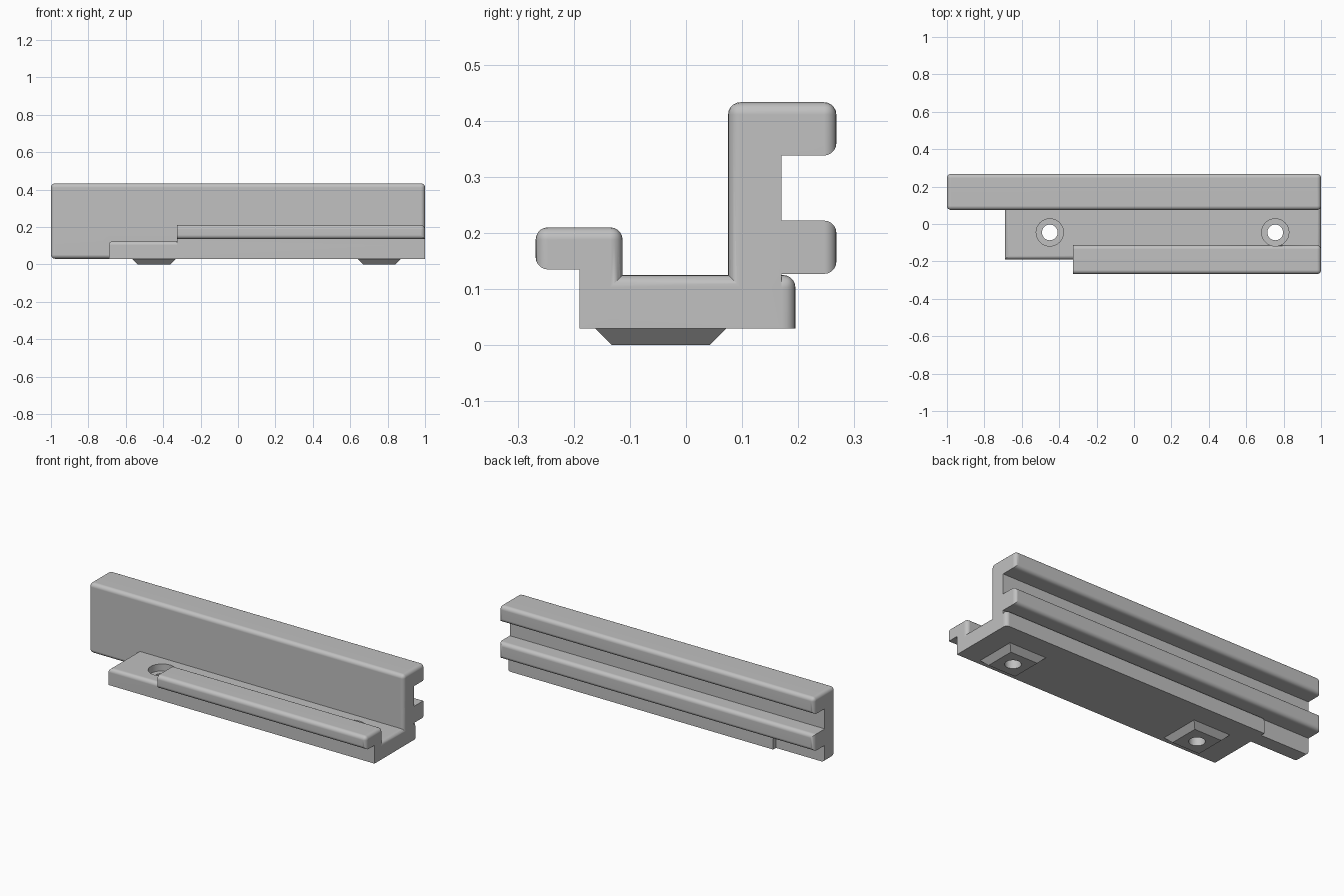
import bpy, bmesh
from math import radians, sqrt
from mathutils import Matrix

cube = bpy.data.objects.get("Cube")
if cube:
    bpy.data.objects.remove(cube, do_unlink=True)

grey = bpy.data.materials.new("plain grey")
grey.use_nodes = True
colour = (0.53, 0.53, 0.53, 1)
grey.diffuse_color = colour
grey.node_tree.nodes["Principled BSDF"].inputs["Base Color"].default_value = colour

RADIUS = 0.022
BOTTOM = 0.03


def make_object(name, bm):
    bmesh.ops.recalc_face_normals(bm, faces=bm.faces[:])
    mesh = bpy.data.meshes.new(name)
    bm.to_mesh(mesh)
    bm.free()
    mesh.materials.append(grey)
    obj = bpy.data.objects.new(name, mesh)
    bpy.context.collection.objects.link(obj)
    return obj


def extrusion(name, x0, x1, points, round_points, start_sides, end_sides):
    """Extrude a (y, z) profile along x and round the chosen edges."""
    bm = bmesh.new()
    n = len(points)
    rings = [[bm.verts.new((x, y, z)) for y, z in points] for x in (x0, x1)]
    for ring in rings:
        bm.faces.new(ring)
    for i in range(n):
        j = (i + 1) % n
        bm.faces.new((rings[0][i], rings[0][j], rings[1][j], rings[1][i]))
    edges = [bm.edges.get((rings[0][i], rings[1][i])) for i in round_points]
    for ring, sides in zip(rings, (start_sides, end_sides)):
        edges += [bm.edges.get((ring[i], ring[(i + 1) % n])) for i in sides]
    bmesh.ops.recalc_face_normals(bm, faces=bm.faces[:])
    bmesh.ops.bevel(bm, geom=edges, offset=RADIUS, offset_type='OFFSET',
                    segments=5, profile=0.5, affect='EDGES', clamp_overlap=True)
    return make_object(name, bm)


def cone(name, sides, r_low, r_high, x, y, z0, z1, turn=0):
    bm = bmesh.new()
    place = Matrix.Translation((x, y, (z0 + z1) / 2)) @ Matrix.Rotation(turn, 4, 'Z')
    bmesh.ops.create_cone(bm, cap_ends=True, segments=sides, radius1=r_low,
                          radius2=r_high, depth=z1 - z0, matrix=place)
    return make_object(name, bm)


def combine(target, other, operation):
    mod = target.modifiers.new(operation.lower(), 'BOOLEAN')
    mod.object, mod.operation, mod.solver = other, operation, 'EXACT'
    bpy.context.view_layer.objects.active = target
    bpy.ops.object.modifier_apply(modifier=mod.name)
    bpy.data.objects.remove(other, do_unlink=True)


# Tall wall with two rear flanges
wall = extrusion("grooved_rail", -1, 1, [
    (0.075, BOTTOM), (0.17, BOTTOM), (0.17, 0.127), (0.268, 0.127), (0.268, 0.222),
    (0.17, 0.222), (0.17, 0.338), (0.268, 0.338), (0.268, 0.433), (0.075, 0.433)],
    [0, 3, 4, 7, 8, 9], [0, 3, 7, 8, 9], [3, 7, 8, 9])

# Base plate
base = extrusion("base_plate", -0.69, 1, [
    (-0.19, BOTTOM), (0.195, BOTTOM), (0.195, 0.125), (-0.19, 0.125)],
    [2, 3], [2], [1, 2])

# Overhanging front lip
lip = extrusion("front_lip", -0.325, 1, [
    (-0.19, BOTTOM), (-0.113, BOTTOM), (-0.113, 0.21), (-0.268, 0.21),
    (-0.268, 0.135), (-0.19, 0.135)],
    [2, 3, 4], [], [1, 2, 3])

combine(wall, base, 'UNION')
combine(wall, lip, 'UNION')

# Tapered locating feet, each with a counterbored screw hole
HOLE_Y = -0.045
for x in (-0.45, 0.755):
    foot = cone("locating_foot", 4, 0.087 * sqrt(2), 0.117 * sqrt(2),
                x, HOLE_Y, 0, BOTTOM, radians(45))
    combine(wall, foot, 'UNION')
for x in (-0.45, 0.755):
    combine(wall, cone("screw_hole", 32, 0.042, 0.042, x, HOLE_Y, -0.1, 0.3), 'DIFFERENCE')
    combine(wall, cone("counterbore", 32, 0.073, 0.073, x, HOLE_Y, 0.085, 0.3), 'DIFFERENCE')

# Smooth roundings, crisp flats
bpy.ops.object.select_all(action='DESELECT')
wall.select_set(True)
bpy.context.view_layer.objects.active = wall
bpy.ops.object.shade_smooth_by_angle(angle=radians(30))
weighted = wall.modifiers.new("flat_faces", 'WEIGHTED_NORMAL')
weighted.keep_sharp = True
